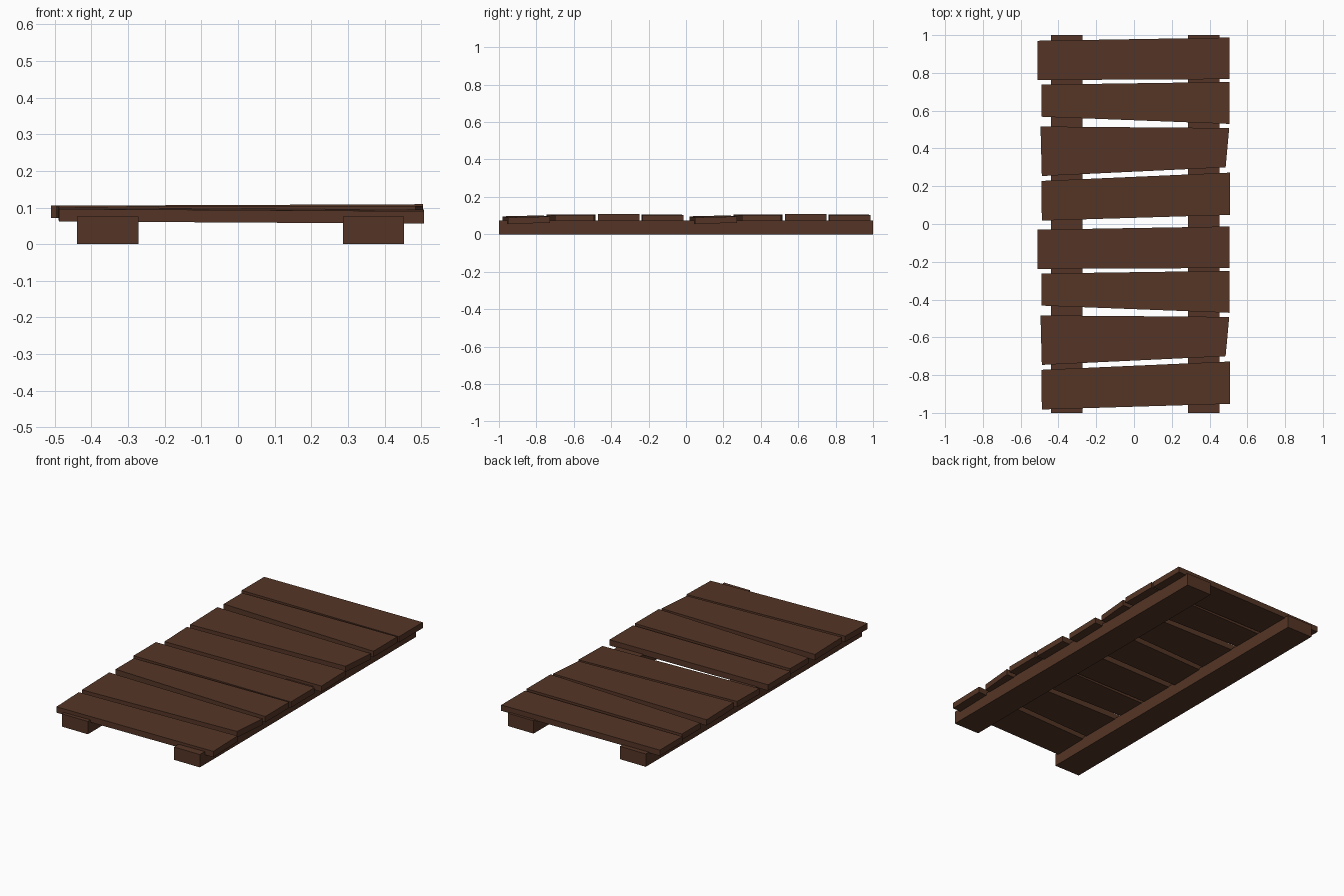
import bpy, bmesh

if "Cube" in bpy.data.objects:
    bpy.data.objects.remove(bpy.data.objects["Cube"])

wood = bpy.data.materials.new("dark_brown_wood")
wood.diffuse_color = (0.09, 0.036, 0.019, 1)
wood.use_nodes = True
wood.node_tree.nodes["Principled BSDF"].inputs["Base Color"].default_value = wood.diffuse_color


def slab(name, bottom, top):
    """Eight-cornered board from matching bottom and top outlines (counter-clockwise)."""
    bm = bmesh.new()
    b = [bm.verts.new(p) for p in bottom]
    t = [bm.verts.new(p) for p in top]
    bm.faces.new(b[::-1])
    bm.faces.new(t)
    for i in range(4):
        j = (i + 1) % 4
        bm.faces.new((b[i], b[j], t[j], t[i]))
    me = bpy.data.meshes.new(name)
    bm.to_mesh(me)
    bm.free()
    me.materials.append(wood)
    ob = bpy.data.objects.new(name, me)
    bpy.context.collection.objects.link(ob)


# Two long rails under the deck
for side, x0, x1 in (("left", -0.44, -0.272), ("right", 0.286, 0.453)):
    outline = [(x0, -1), (x1, -1), (x1, 1), (x0, 1)]
    slab(side + "_rail", [(x, y, 0) for x, y in outline], [(x, y, 0.075) for x, y in outline])

# Four uneven planks: outline (front left, front right, back right, back left)
# and top height at those corners; the set repeats one unit apart
planks = [
    ([(-0.51, 0.762), (0.505, 0.767), (0.505, 0.987), (-0.51, 0.97)], (0.105, 0.104, 0.104, 0.105)),
    ([(-0.49, 0.568), (0.505, 0.53), (0.505, 0.752), (-0.49, 0.738)], (0.105, 0.109, 0.109, 0.105)),
    ([(-0.488, 0.254), (0.485, 0.30), (0.504, 0.508), (-0.495, 0.516)], (0.105, 0.104, 0.104, 0.105)),
    ([(-0.488, 0.018), (0.507, 0.048), (0.507, 0.272), (-0.49, 0.228)], (0.096, 0.090, 0.095, 0.101)),
]
THICK = 0.034
for half, dy in (("back", 0), ("front", -1)):
    for n, (outline, heights) in enumerate(planks, 1):
        top = [(x, y + dy, z) for (x, y), z in zip(outline, heights)]
        slab(f"{half}_plank_{n}", [(x, y, z - THICK) for x, y, z in top], top)
